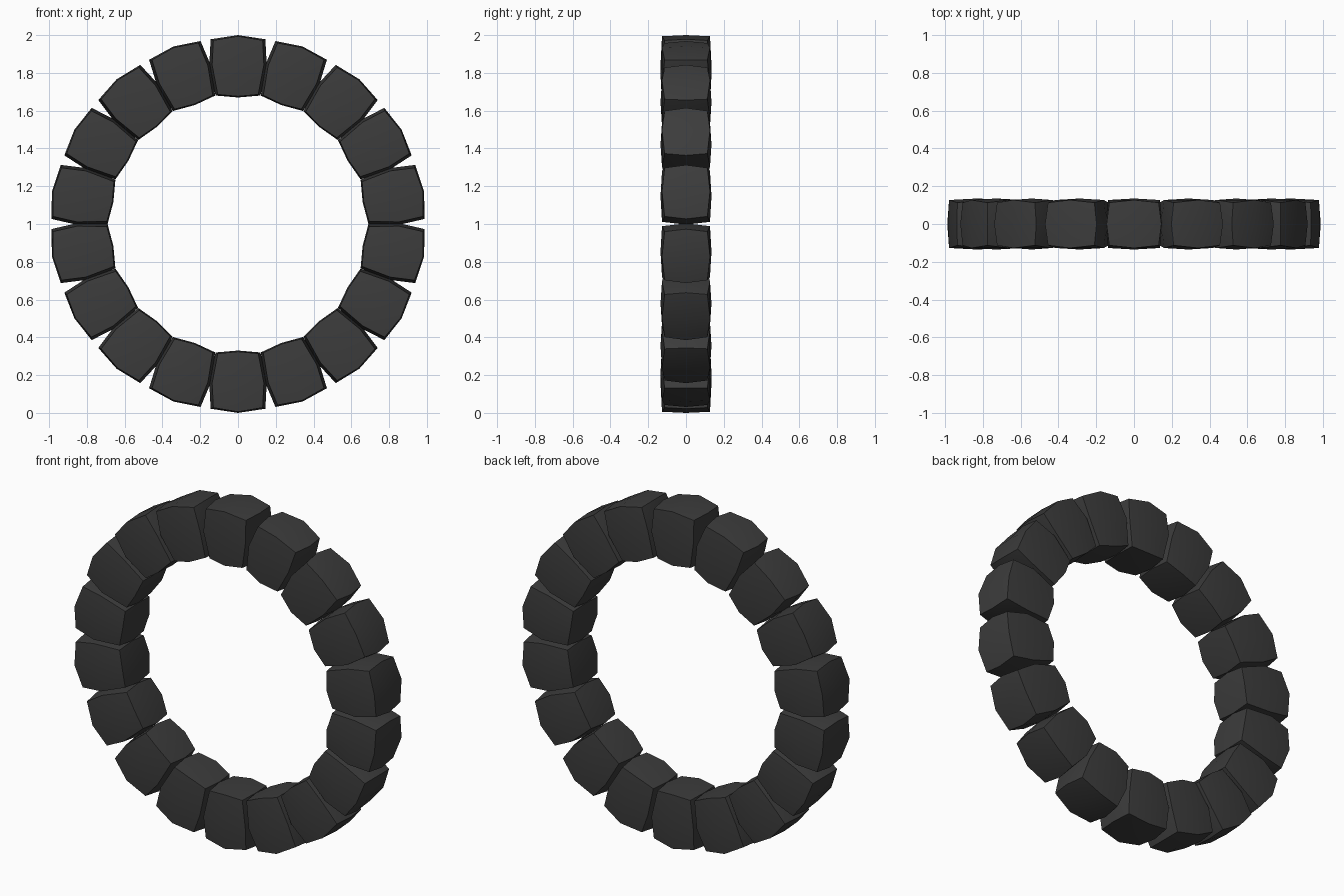
import bpy, bmesh, math

if "Cube" in bpy.data.objects:
    bpy.data.objects.remove(bpy.data.objects["Cube"])

COUNT = 18
mat = bpy.data.materials.new("dark_stone")
mat.diffuse_color = (0.045, 0.045, 0.045, 1)
mat.use_nodes = True
mat.node_tree.nodes["Principled BSDF"].inputs["Base Color"].default_value = mat.diffuse_color

# Half widths along the ring at inner, middle and outer radius
HALF_WIDTH = {-1: 0.119, 0: 0.152, 1: 0.145}


def shape(co):
    """Turn a grid point of a 2x2x2 cube into a point on a bulging wedge block."""
    i, j, k = (round(c) for c in co)
    t = i * HALF_WIDTH[k] * (0.9 if j else 1.0)
    y = j * (0.135, 0.127, 0.113)[abs(i) + abs(k)]
    if k > 0:
        r = 1.0 - 0.022 * abs(i) - 0.006 * abs(j)
    elif k < 0:
        r = 0.67 + 0.010 * abs(i) + 0.006 * abs(j)
    else:
        r = 0.842
    return t, y, r


def make_block():
    bm = bmesh.new()
    bmesh.ops.create_cube(bm, size=2)
    bmesh.ops.subdivide_edges(bm, edges=bm.edges[:], cuts=1, use_grid_fill=True)
    for v in bm.verts:
        v.co = shape(v.co)
    bmesh.ops.recalc_face_normals(bm, faces=bm.faces[:])
    mesh = bpy.data.meshes.new("stone_block")
    bm.to_mesh(mesh)
    bm.free()
    mesh.materials.append(mat)
    return mesh


# Ring of identical stones standing upright
block = make_block()
for n in range(COUNT):
    ob = bpy.data.objects.new(f"ring_stone_{n + 1}", block)
    bpy.context.collection.objects.link(ob)
    ob.location = (0, 0, 1)
    ob.rotation_euler = (0, n * math.tau / COUNT, 0)

# Soft shading inside each side, crisp block edges
first = bpy.data.objects["ring_stone_1"]
bpy.context.view_layer.objects.active = first
first.select_set(True)
bpy.ops.object.shade_smooth_by_angle(angle=math.radians(30))
